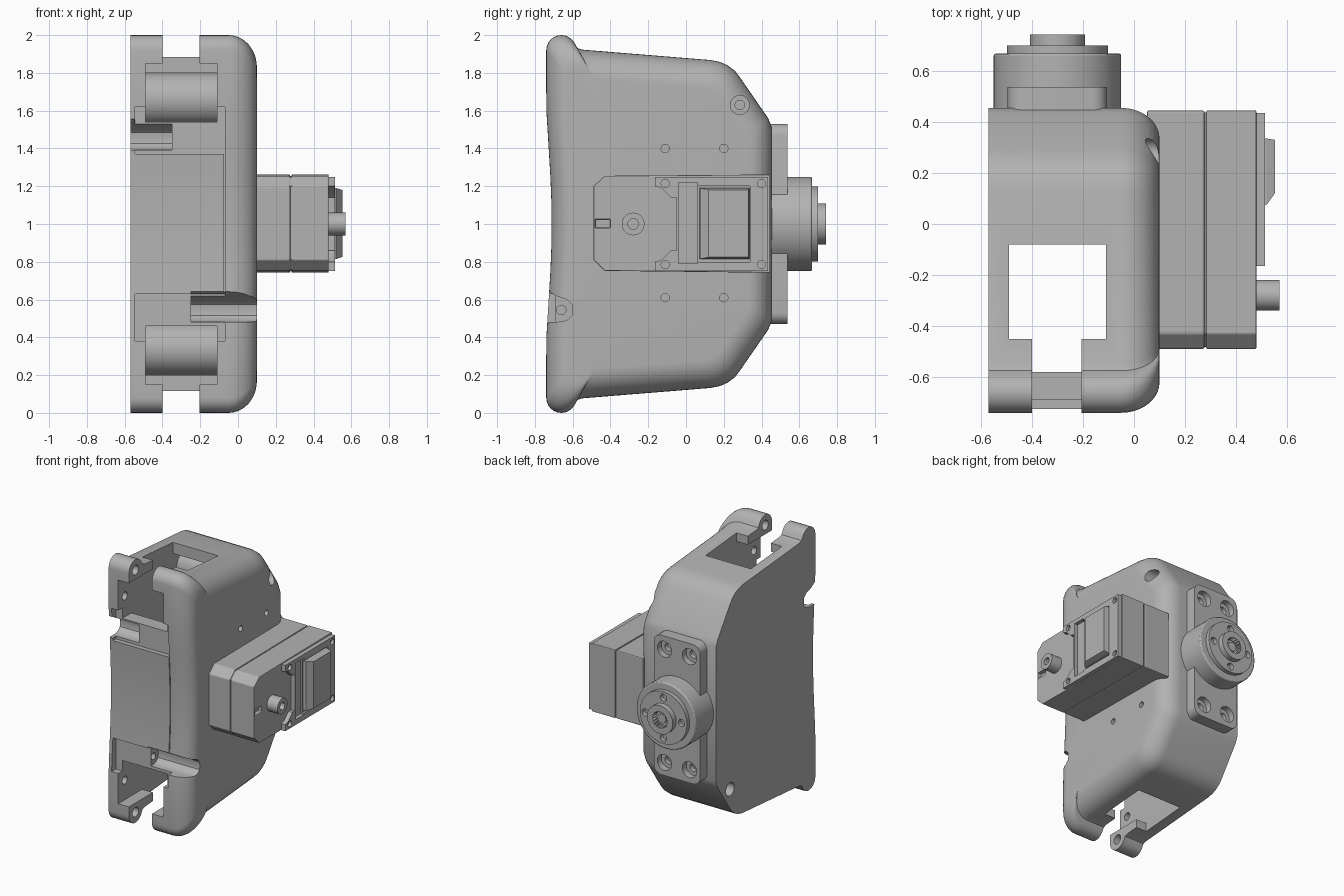
import bpy, bmesh
from math import cos, sin, pi, radians

old = bpy.data.objects.get("Cube")
if old:
    bpy.data.objects.remove(old, do_unlink=True)

grey = bpy.data.materials.new("plain grey")
grey.use_nodes = True
COL = (0.45, 0.45, 0.45, 1)
grey.diffuse_color = COL
grey.node_tree.nodes["Principled BSDF"].inputs["Base Color"].default_value = COL


def finish(bm, name):
    bmesh.ops.recalc_face_normals(bm, faces=bm.faces)
    me = bpy.data.meshes.new(name)
    bm.to_mesh(me)
    bm.free()
    me.materials.append(grey)
    ob = bpy.data.objects.new(name, me)
    bpy.context.collection.objects.link(ob)
    return ob


def loft(name, rings):
    """Skin closed rings of equal length and cap both ends."""
    bm = bmesh.new()
    vs = [[bm.verts.new(p) for p in r] for r in rings]
    n = len(vs[0])
    for a, b in zip(vs, vs[1:]):
        for i in range(n):
            j = (i + 1) % n
            bm.faces.new((a[i], a[j], b[j], b[i]))
    bm.faces.new(vs[0])
    bm.faces.new(vs[-1])
    return finish(bm, name)


def prism(name, axis, pts, lo, hi):
    """Extrude a 2D outline: (y, z) along X or (x, z) along Y."""
    place = (lambda p, t: (t, p[0], p[1])) if axis == "X" else (lambda p, t: (p[0], t, p[1]))
    return loft(name, [[place(p, t) for p in pts] for t in (lo, hi)])


def box(name, x, y, z):
    return prism(name, "X", [(y[0], z[0]), (y[1], z[0]), (y[1], z[1]), (y[0], z[1])], *x)


def cyl(name, axis, c, r, lo, hi, n=32):
    pts = [(c[0] + r * cos(2 * pi * i / n), c[1] + r * sin(2 * pi * i / n)) for i in range(n)]
    return prism(name, axis, pts, lo, hi)


def rounded(cx, cz, w, h, r, n=6):
    """Rounded rectangle outline from half sizes."""
    pts = []
    for k, (sx, sz) in enumerate(((1, 1), (-1, 1), (-1, -1), (1, -1))):
        for i in range(n + 1):
            a = (k + i / n) * pi / 2
            pts.append((cx + sx * (w - r) + r * cos(a), cz + sz * (h - r) + r * sin(a)))
    return pts


def activate(ob):
    bpy.ops.object.select_all(action="DESELECT")
    ob.select_set(True)
    bpy.context.view_layer.objects.active = ob


def cut(ob, *tools, op="DIFFERENCE"):
    for t in tools:
        t.hide_render = True
        m = ob.modifiers.new("cut", "BOOLEAN")
        m.operation, m.solver, m.object = op, "EXACT", t
        activate(ob)
        bpy.ops.object.modifier_apply(modifier=m.name)
        bpy.data.objects.remove(t, do_unlink=True)


def smooth(ob, angle=32):
    activate(ob)
    bpy.ops.object.shade_smooth_by_angle(angle=radians(angle))


def bevel(ob, width, seg=3):
    m = ob.modifiers.new("bevel", "BEVEL")
    m.width, m.segments, m.limit_method = width, seg, "ANGLE"


# Housing outline: upper half, mirrored about z = 1
half = [(-0.712, 1.1), (-0.718, 1.25), (-0.73, 1.45), (-0.738, 1.58), (-0.74, 1.7)]
half += [(-0.66 + 0.08 * cos(radians(a)), 1.92 + 0.08 * sin(radians(a))) for a in range(180, 15, -15)]
half += [(-0.575, 1.932), (-0.55, 1.923), (0.13, 1.868), (0.18, 1.858), (0.22, 1.84),
         (0.26, 1.81), (0.29, 1.77), (0.435, 1.56), (0.455, 1.51)]
outline = half + [(y, 2 - z) for y, z in reversed(half)]

# Housing: flat on one side, rounded over on the other
rings = [[(-0.57, y, z) for y, z in outline]]
for i in range(11):
    a = i / 10 * pi / 2
    sy, sz = 1 - 0.2 * (1 - cos(a)), 1 - 0.17 * (1 - cos(a))
    rings.append([(-0.05 + 0.15 * sin(a), -0.143 + (y + 0.143) * sy, 1 + (z - 1) * sz)
                  for y, z in outline])
housing = loft("housing", rings)

# Inner bay with top and bottom windows
IN = (-0.49, -0.11)
cut(housing,
    box("bay", IN, (-0.58, -0.08), (0.15, 1.85)),
    box("window", IN, (-0.45, -0.08), (-0.1, 2.1)))


def zspan(up, a, b):
    return (a, b) if up else (2 - b, 2 - a)


# Forked ends: front openings, slots, hinge holes and drum recesses
for up in (True, False):
    def zc(z):
        return z if up else 2 - z
    cut(housing,
        box("front_opening", IN, (-0.9, -0.5), zspan(up, 1.54, 1.85)),
        box("fork_slot", (-0.4, -0.205), (-0.9, -0.4), zspan(up, 1.8, 2.1)),
        box("drum_recess", IN, (-0.2, 0.12), zspan(up, 1.5, 1.8)),
        box("front_step", (-0.545, -0.07), (-0.9, -0.69), zspan(up, 1.37, 1.62)),
        cyl("hinge_hole", "X", (-0.66, zc(1.92)), 0.036, -0.52, -0.08),
        cyl("wall_hole", "X", (-0.66, zc(1.70)), 0.03, -0.54, -0.06))
    drum = cyl("upper_drum" if up else "lower_drum", "X", (0.1, zc(1.66)), 0.14, -0.495, -0.105, 40)
    smooth(drum)

# Front screw notches, one per side, diagonally opposite
for z, floor, end in ((0.545, -0.25, 0.3), (1.455, -0.35, -0.8)):
    lo, hi = min(floor, end), max(floor, end)
    inner = floor - 0.1 if end > floor else floor + 0.1
    cut(housing,
        prism("notch", "X", [(-0.9, z - 0.07), (-0.66, z - 0.062), (-0.63, z - 0.055),
                             (-0.605, z - 0.03), (-0.6, z), (-0.605, z + 0.03),
                             (-0.63, z + 0.055), (-0.69, z + 0.075), (-0.73, z + 0.1),
                             (-0.9, z + 0.1)], lo, hi),
        cyl("notch_hole", "X", (-0.66, z), 0.025, min(inner, floor + 0.01), max(inner, floor + 0.01)))

# Counterbored rear screws and small side holes
cut(housing,
    cyl("bore", "X", (0.285, 1.63), 0.05, -0.02, 0.3),
    cyl("bore", "X", (0.285, 1.63), 0.025, -0.12, 0.3),
    cyl("bore", "X", (0.285, 0.37), 0.05, -0.8, -0.45),
    cyl("bore", "X", (0.285, 0.37), 0.025, -0.8, -0.35))
for y in (-0.11, 0.2):
    for z in (0.61, 1.4):
        cut(housing, cyl("pin_hole", "X", (y, z), 0.022, 0.04, 0.3, 20))
# Seam beside the front cover
cut(housing, box("seam", (-0.074, -0.068), (-0.9, -0.69), (0.64, 1.37)))
smooth(housing)

# Side motor: two half shells around a seam core
def shell(g):
    return [(-0.49 + g, 0.81), (-0.43, 0.752 + g), (0.445 - g, 0.742 + g), (0.445 - g, 1.262 - g),
            (-0.43, 1.255 - g), (-0.49 + g, 1.2)]


for name, g, lo, hi in (("motor_inner_shell", 0, 0.05, 0.277), ("motor_seam_core", 0.008, 0.27, 0.29),
                        ("motor_outer_shell", 0, 0.283, 0.48)):
    part = prism(name, "X", shell(g), lo, hi)
    if name == "motor_outer_shell":
        cut(part, box("key", (0.45, 0.6), (-0.48, -0.4), (0.98, 1.025)))
    if g == 0:
        bevel(part, 0.008, 2)

# Motor cover with arms, recess and corner screws
arms = [(0.435, 1.25), (-0.165, 1.25), (-0.165, 1.2), (-0.13, 1.19), (-0.08, 1.14), (-0.05, 1.14)]
cover = prism("motor_cover", "X", arms + [(y, 2 - z) for y, z in reversed(arms)], 0.47, 0.513)
cut(cover, box("channel", (0.485, 0.6), (-0.04, 0.06), (0.79, 1.22)),
    box("panel_gap", (0.495, 0.6), (0.05, 0.34), (0.8, 1.2)))
for y in (-0.11, 0.4):
    for z in (0.785, 1.215):
        cut(cover, cyl("screw", "X", (y, z), 0.022, 0.49, 0.6, 20))
smooth(cover)
panel = loft("motor_raised_panel", [[(x, a, b), (x, c, b), (x, c, d), (x, a, d)] for x, a, b, c, d in
                                    ((0.48, 0.07, 0.815, 0.335, 1.19), (0.52, 0.075, 0.815, 0.335, 1.19),
                                     (0.552, 0.12, 0.825, 0.33, 1.18))])

# Motor pivot shaft
shaft = cyl("motor_shaft", "X", (-0.28, 1), 0.06, 0.45, 0.57)
cut(shaft, cyl("shaft_hole", "X", (-0.28, 1), 0.028, 0.5, 0.6))
smooth(shaft)

# Rear mounting plate with four counterbored screws
CX = -0.3
plate = prism("rear_plate", "Y", rounded(CX, 1, 0.195, 0.53, 0.06), 0.44, 0.537)
for sx in (-1, 1):
    for sz in (-1, 1):
        c = (CX + sx * 0.105, 1 + sz * 0.43)
        cut(plate, cyl("bore", "Y", c, 0.06, 0.49, 0.6), cyl("bore", "Y", c, 0.03, 0.45, 0.6))
smooth(plate)

# Rear output: drum, horn disc and splined hub
drum = cyl("output_drum", "Y", (CX, 1), 0.25, 0.44, 0.668, 64)
bevel(drum, 0.008, 2)
smooth(drum)
horn = cyl("output_horn", "Y", (CX, 1), 0.198, 0.65, 0.7, 64)
for i in range(4):
    a = i * pi / 2
    cut(horn, cyl("bore", "Y", (CX + 0.152 * cos(a), 1 + 0.152 * sin(a)), 0.027, 0.66, 0.8, 20))
smooth(horn)
hub = cyl("output_hub", "Y", (CX, 1), 0.108, 0.68, 0.742, 48)
spline = [(CX + r * cos(2 * pi * i / 40), 1 + r * sin(2 * pi * i / 40))
          for i in range(40) for r in ((0.066 if i % 2 else 0.056),)]
cut(hub, prism("spline", "Y", spline, 0.69, 0.8))
smooth(hub)
core = cyl("output_core", "Y", (CX, 1), 0.035, 0.68, 0.72)
smooth(core)
